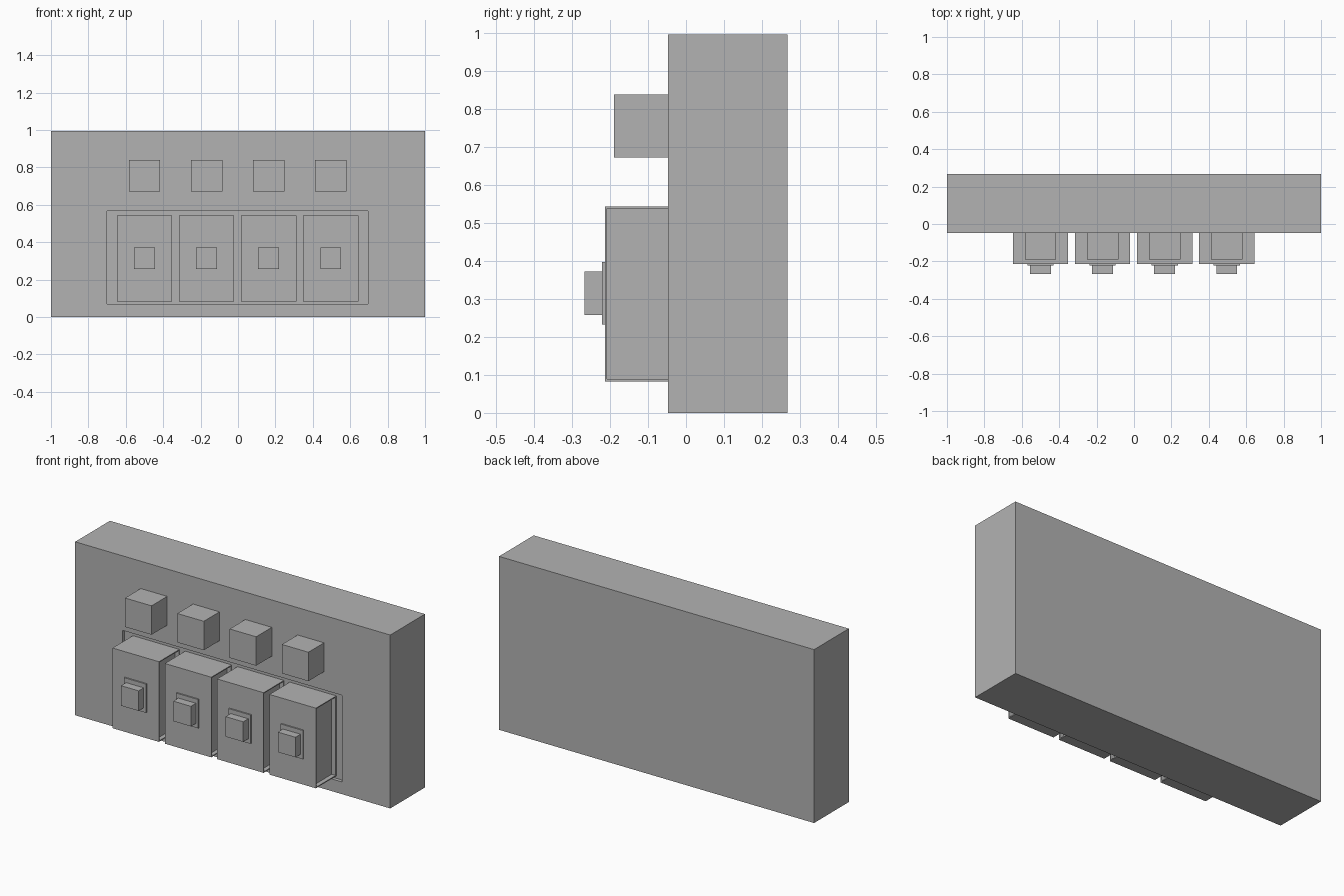
import bpy
import bmesh

if "Cube" in bpy.data.objects:
    bpy.data.objects.remove(bpy.data.objects["Cube"], do_unlink=True)

grey = bpy.data.materials.new("plain grey")
grey.use_nodes = True
grey.diffuse_color = (0.45, 0.45, 0.45, 1)
grey.node_tree.nodes["Principled BSDF"].inputs["Base Color"].default_value = (0.45, 0.45, 0.45, 1)


def box(name, x, y, z, side_pocket=0):
    """Box from (min, max) ranges, optionally with sunken left and right sides."""
    bm = bmesh.new()
    bmesh.ops.create_cube(bm, size=1)
    for v in bm.verts:
        v.co = [r[0] if c < 0 else r[1] for c, r in zip(v.co, (x, y, z))]
    bm.normal_update()
    if side_pocket:
        sides = [f for f in bm.faces if abs(f.normal.x) > 0.9]
        bmesh.ops.inset_individual(bm, faces=sides, thickness=0.008)
        for f in sides:
            step = -side_pocket if f.normal.x > 0 else side_pocket
            new = bmesh.ops.extrude_discrete_faces(bm, faces=[f])["faces"][0]
            for v in new.verts:
                v.co.x += step
    mesh = bpy.data.meshes.new(name)
    bm.to_mesh(mesh)
    bm.free()
    mesh.materials.append(grey)
    obj = bpy.data.objects.new(name, mesh)
    bpy.context.collection.objects.link(obj)
    return obj


def around(centre, width):
    return (centre - width / 2, centre + width / 2)


FRONT = -0.048      # front face of the cabinet
FLOOR = -0.028      # floor of the shallow recess
DRAWER = -0.213     # drawer fronts

# Cabinet with a shallow recess holding the drawers
body = box("cabinet_body", (-1, 1), (FRONT, 0.267), (0, 0.995))
cutter = box("recess_cutter", (-0.7, 0.695), (-0.2, FLOOR), (0.07, 0.567))
cutter.hide_render = True
cutter.hide_viewport = True
cutter.display_type = 'WIRE'
cut = body.modifiers.new("recess", 'BOOLEAN')
cut.operation = 'DIFFERENCE'
cut.solver = 'EXACT'
cut.object = cutter

# Four columns: upper block, drawer, handle plate and knob
for i in range(4):
    cx = -0.5 + i * 0.332
    n = i + 1
    box(f"upper_block_{n}", around(cx, 0.168), (-0.19, FRONT), (0.672, 0.838))
    box(f"drawer_{n}", around(cx, 0.295), (DRAWER, FLOOR), (0.083, 0.543), side_pocket=0.025)
    box(f"handle_plate_{n}", around(cx, 0.14), (-0.221, DRAWER), (0.232, 0.397))
    box(f"knob_{n}", around(cx, 0.112), (-0.267, -0.221), (0.257, 0.372))
